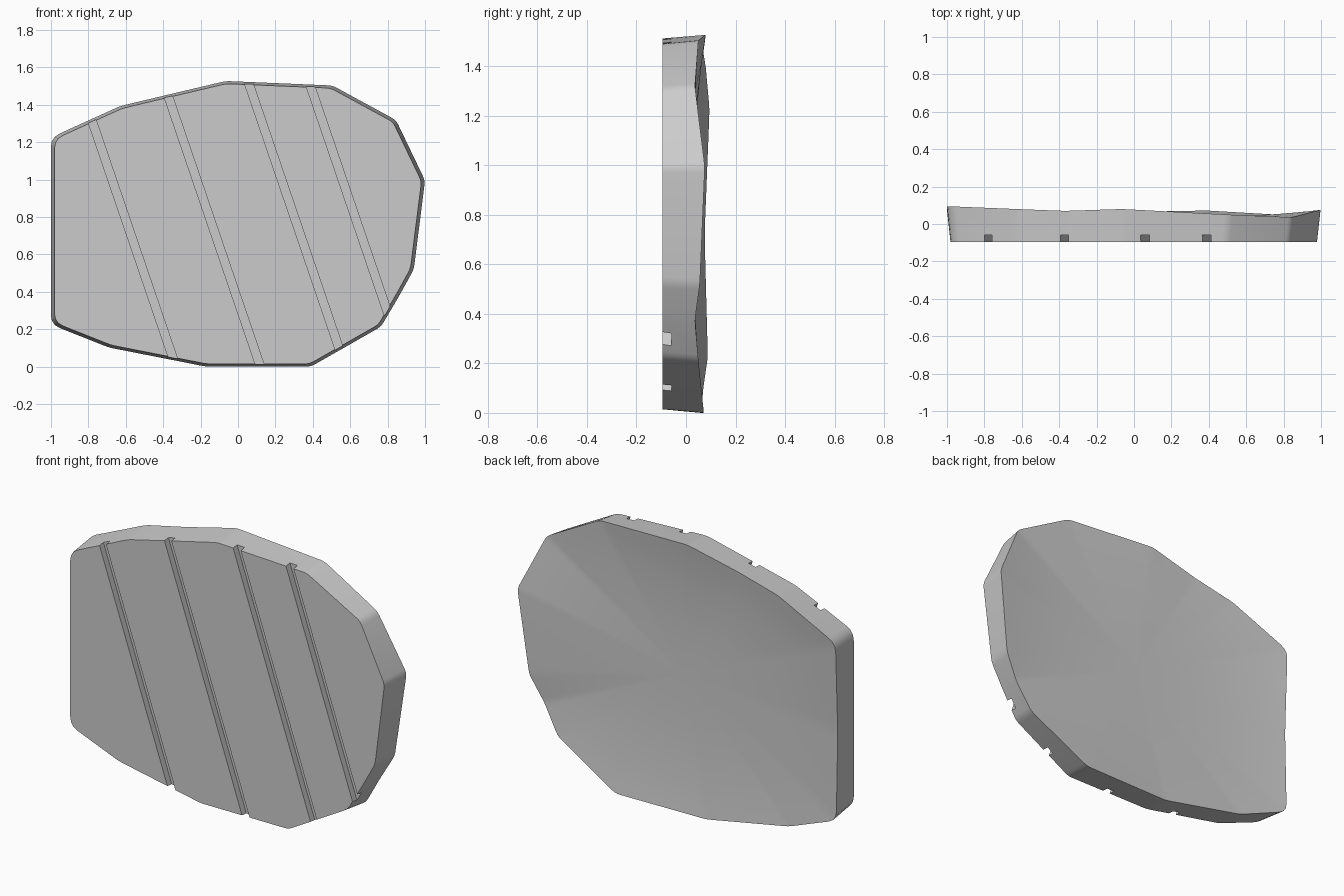
import bpy
import bmesh
from math import atan
from mathutils import Vector, Matrix

cube = bpy.data.objects.get("Cube")
if cube:
    bpy.data.objects.remove(cube, do_unlink=True)

FRONT = -0.095
CENTRE = Vector((0, 0.03, 0.762))

# Rim corners: x, depth of the back edge, z
CORNERS = [
    (-1.0, 0.095, 1.225), (-0.63, 0.08, 1.393), (-0.37, 0.07, 1.455),
    (-0.065, 0.08, 1.527), (0.505, 0.05, 1.503), (0.845, 0.036, 1.318),
    (1.0, 0.076, 0.995), (0.94, 0.056, 0.52), (0.86, 0.036, 0.375),
    (0.765, 0.05, 0.214), (0.39, 0.072, 0.0), (-0.17, 0.062, 0.0),
    (-0.69, 0.07, 0.102), (-1.0, 0.088, 0.225), (-1.0, 0.075, 0.72),
]


def rounded(points):
    """Soften every corner with a short curve."""
    out = []
    for i, p in enumerate(points):
        a, b = points[i - 1], points[(i + 1) % len(points)]
        r = 0.05 if p.x < -0.9 else 0.025
        start = p + (a - p).normalized() * r
        end = p + (b - p).normalized() * r
        for t in (0, 0.33, 0.67, 1):
            out.append(start * (1 - t) ** 2 + p * 2 * t * (1 - t) + end * t * t)
    return out


def bridge(bm, a, b):
    for i in range(len(a)):
        j = (i + 1) % len(a)
        bm.faces.new((a[i], a[j], b[j], b[i]))


# Panel: flat front, flared wall and dished back
rim = rounded([Vector(c) for c in CORNERS])
bm = bmesh.new()
front = [bm.verts.new((p.x * 0.981, FRONT, CENTRE.z + (p.z - CENTRE.z) * 0.981)) for p in rim]
bm.faces.new(front)
previous = front
for s in (1, 0.93, 0.85, 0.75, 0.6, 0.4, 0.2):
    ring = []
    for p in rim:
        q = CENTRE.lerp(p, s)
        q.y = CENTRE.y + (p.y - CENTRE.y) * s ** 2.5
        ring.append(bm.verts.new(q))
    bridge(bm, previous, ring)
    previous = ring
tip = bm.verts.new(CENTRE)
for i in range(len(previous)):
    bm.faces.new((previous[i], previous[(i + 1) % len(previous)], tip))
bmesh.ops.recalc_face_normals(bm, faces=bm.faces)
mesh = bpy.data.meshes.new("panel")
bm.to_mesh(mesh)
bm.free()
panel = bpy.data.objects.new("panel", mesh)
bpy.context.collection.objects.link(panel)

grey = bpy.data.materials.new("light grey")
grey.use_nodes = True
colour = (0.6, 0.6, 0.6, 1)
grey.diffuse_color = colour
grey.node_tree.nodes["Principled BSDF"].inputs["Base Color"].default_value = colour
mesh.materials.append(grey)

# Slanted grooves across the front
SLOPE = 0.341
bm = bmesh.new()
for x in (-0.592, -0.14, 0.314, 0.639):
    place = Matrix.Translation((x, FRONT, CENTRE.z)) @ Matrix.Rotation(-atan(SLOPE), 4, "Y")
    bmesh.ops.create_cube(bm, size=1, matrix=place @ Matrix.Diagonal((0.044, 0.074, 2.2, 1)))
cut_mesh = bpy.data.meshes.new("groove_cutter")
bm.to_mesh(cut_mesh)
bm.free()
cut_mesh.materials.append(grey)
cutter = bpy.data.objects.new("groove_cutter", cut_mesh)
bpy.context.collection.objects.link(cutter)
cutter.hide_render = True

boolean = panel.modifiers.new("grooves", "BOOLEAN")
boolean.operation = "DIFFERENCE"
boolean.solver = "EXACT"
boolean.object = cutter
bpy.context.view_layer.objects.active = panel
panel.select_set(True)
bpy.ops.object.modifier_apply(modifier=boolean.name)
bpy.data.objects.remove(cutter, do_unlink=True)
bpy.ops.object.shade_smooth_by_angle(angle=0.5)
